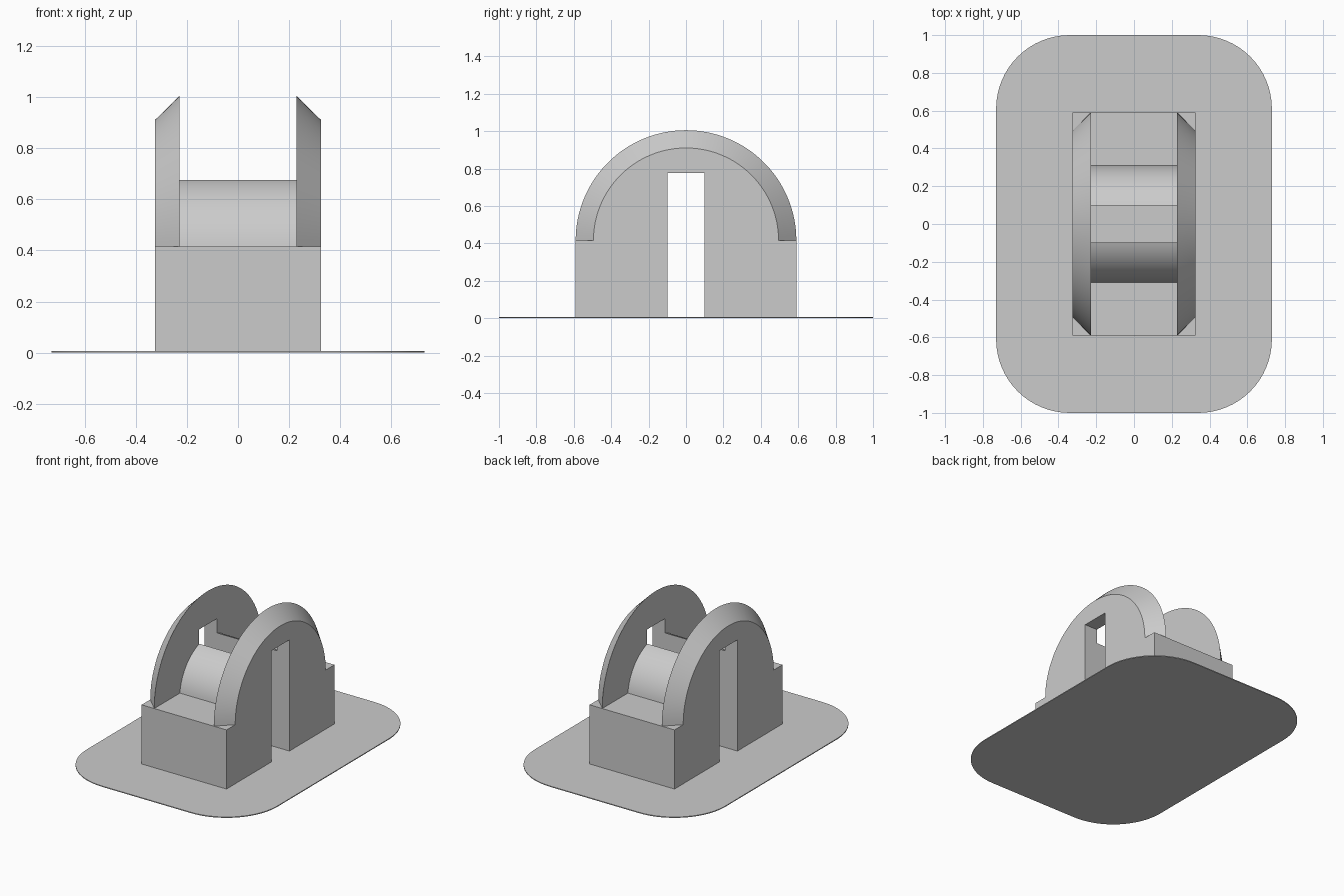
import bpy
import bmesh
from math import sin, cos, pi, asin, sqrt

cube = bpy.data.objects.get("Cube")
if cube:
    bpy.data.objects.remove(cube, do_unlink=True)

GREY = (0.6, 0.6, 0.6, 1.0)
grey = bpy.data.materials.new("plain grey")
grey.use_nodes = True
grey.diffuse_color = GREY
grey.node_tree.nodes["Principled BSDF"].inputs["Base Color"].default_value = GREY

# Main sizes
PLATE_X, PLATE_Y, PLATE_T, CORNER = 0.73, 1.0, 0.006, 0.39
WIDTH, INNER, LENGTH = 0.325, 0.228, 0.59
DECK = 0.415                 # top of the blocks, centre of the cheek arcs
SLOT, SLOT_TOP = 0.098, 0.775
RIM = 0.495                  # outer radius after the chamfer
SADDLE_R, SADDLE_Z = 0.312, 0.379


def arc(cu, cv, r, start, end, steps):
    return [(cu + r * cos(start + (end - start) * i / steps),
             cv + r * sin(start + (end - start) * i / steps))
            for i in range(steps + 1)]


def loft(name, ring_a, ring_b):
    """Closed solid between two matching rings of 3D points."""
    bm = bmesh.new()
    a = [bm.verts.new(p) for p in ring_a]
    b = [bm.verts.new(p) for p in ring_b]
    bm.faces.new(a)
    bm.faces.new(b)
    for i in range(len(a)):
        j = (i + 1) % len(a)
        bm.faces.new((a[i], a[j], b[j], b[i]))
    bmesh.ops.recalc_face_normals(bm, faces=bm.faces)
    mesh = bpy.data.meshes.new(name)
    bm.to_mesh(mesh)
    bm.free()
    mesh.materials.append(grey)
    obj = bpy.data.objects.new(name, mesh)
    bpy.context.collection.objects.link(obj)
    bpy.ops.object.select_all(action="DESELECT")
    obj.select_set(True)
    bpy.context.view_layer.objects.active = obj
    bpy.ops.object.shade_smooth_by_angle(angle=pi / 6)
    return obj


def across(name, profile, x0, x1):
    """Extrude a (y, z) profile along x."""
    return loft(name, [(x0, y, z) for y, z in profile],
                [(x1, y, z) for y, z in profile])


# Rounded base plate
outline = []
for k, (sx, sy) in enumerate([(1, 1), (-1, 1), (-1, -1), (1, -1)]):
    outline += arc(sx * (PLATE_X - CORNER), sy * (PLATE_Y - CORNER), CORNER,
                   k * pi / 2, (k + 1) * pi / 2, 16)
loft("base_plate", [(x, y, 0) for x, y in outline],
     [(x, y, PLATE_T) for x, y in outline])

# Blocks and curved saddles on both sides of the slot
start = asin((DECK - SADDLE_Z) / SADDLE_R)
end = pi / 2 - asin(SLOT / SADDLE_R)
saddle = arc(0, SADDLE_Z, SADDLE_R, start, end, 20) + [(SLOT, DECK)]
block = [(SLOT, PLATE_T), (LENGTH, PLATE_T), (LENGTH, DECK), (SLOT, DECK)]
for side, s in (("front", -1), ("back", 1)):
    across(side + "_block", [(s * y, z) for y, z in block], -WIDTH, WIDTH)
    across(side + "_saddle", [(s * y, z) for y, z in saddle], -INNER, INNER)

# Half-round cheeks, chamfered outward and notched by the slot
notch = [(-SLOT, DECK), (-SLOT, SLOT_TOP), (SLOT, SLOT_TOP), (SLOT, DECK)]
for side, s in (("left", 1), ("right", -1)):
    inner = arc(0, DECK, LENGTH, 0, pi, 64) + notch
    outer = arc(0, DECK, RIM, 0, pi, 64) + notch
    loft(side + "_cheek", [(s * INNER, y, z) for y, z in inner],
         [(s * WIDTH, y, z) for y, z in outer])
